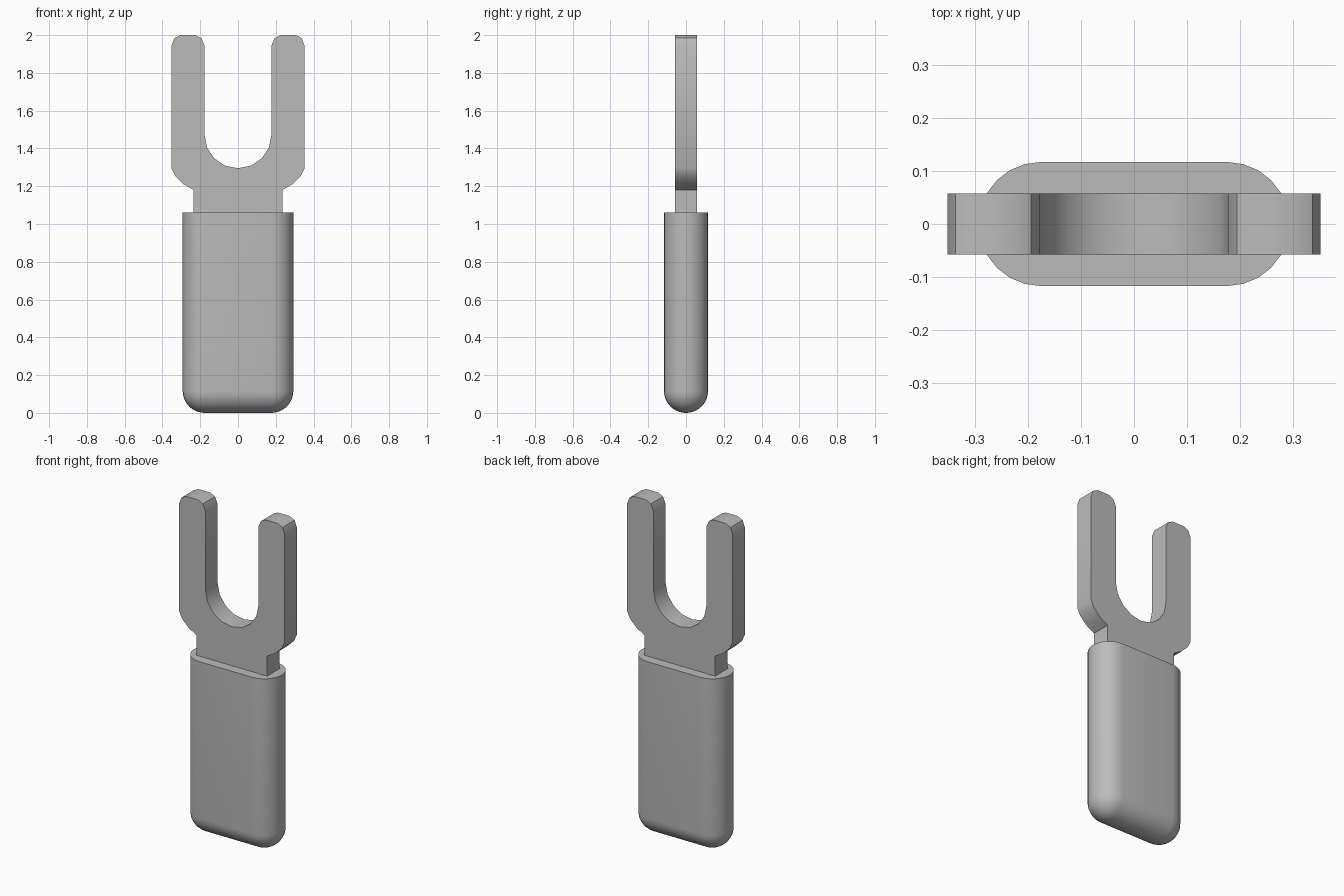
import bpy, bmesh
from math import sin, cos, pi, radians

cube = bpy.data.objects.get("Cube")
if cube:
    bpy.data.objects.remove(cube, do_unlink=True)

# One plain grey for everything
GREY = (0.5, 0.5, 0.5, 1)
grey = bpy.data.materials.new("plain grey")
grey.use_nodes = True
grey.diffuse_color = GREY
grey.node_tree.nodes["Principled BSDF"].inputs["Base Color"].default_value = GREY


def finish(bm, name):
    """Turn a bmesh into a smooth-by-angle object."""
    bmesh.ops.recalc_face_normals(bm, faces=bm.faces)
    mesh = bpy.data.meshes.new(name)
    bm.to_mesh(mesh)
    bm.free()
    mesh.materials.append(grey)
    obj = bpy.data.objects.new(name, mesh)
    bpy.context.collection.objects.link(obj)
    bpy.ops.object.select_all(action='DESELECT')
    obj.select_set(True)
    bpy.context.view_layer.objects.active = obj
    bpy.ops.object.shade_smooth_by_angle(angle=radians(28))
    return obj


# Handle: stadium section, hemispherical bottom corners, flat top
R, CORE, TOP = 0.117, 0.176, 1.06
HALF, LATS = 12, 10


def stadium(bm, r, z):
    ring = []
    for side in (0, 1):
        for i in range(HALF + 1):
            a = -pi / 2 + pi * i / HALF + pi * side
            cx = -CORE if side else CORE
            ring.append(bm.verts.new((cx + r * cos(a), r * sin(a), z)))
    return ring


bm = bmesh.new()
rings = [stadium(bm, R * sin(pi / 2 * i / LATS), R - R * cos(pi / 2 * i / LATS))
         for i in range(LATS + 1)]
rings.append(stadium(bm, R, TOP))
for low, high in zip(rings, rings[1:]):
    for i in range(len(low)):
        j = (i + 1) % len(low)
        bm.faces.new((low[i], low[j], high[j], high[i]))
bm.faces.new(rings[-1])
bmesh.ops.remove_doubles(bm, verts=bm.verts, dist=0.0005)
finish(bm, "handle")

# Fork: half outline mirrored, then extruded through its thickness
THICK, SLOT, SLOT_Z = 0.058, 0.177, 1.472
half = [(0.235, 1.04), (0.235, 1.18), (0.29, 1.212), (0.333, 1.255),
        (0.352, 1.295), (0.352, 1.945), (0.337, 1.984), (0.305, 2.0),
        (0.225, 2.0), (0.194, 1.984), (SLOT, 1.945)]
half += [(SLOT * cos(pi / 2 * i / 4), SLOT_Z - SLOT * sin(pi / 2 * i / 4))
         for i in range(4)]
outline = half + [(0, SLOT_Z - SLOT)] + [(-x, z) for x, z in reversed(half)]

bm = bmesh.new()
face = bm.faces.new([bm.verts.new((x, -THICK, z)) for x, z in outline])
extruded = bmesh.ops.extrude_face_region(bm, geom=[face], use_keep_orig=True)
moved = [v for v in extruded["geom"] if isinstance(v, bmesh.types.BMVert)]
bmesh.ops.translate(bm, verts=moved, vec=(0, 2 * THICK, 0))
finish(bm, "fork")
